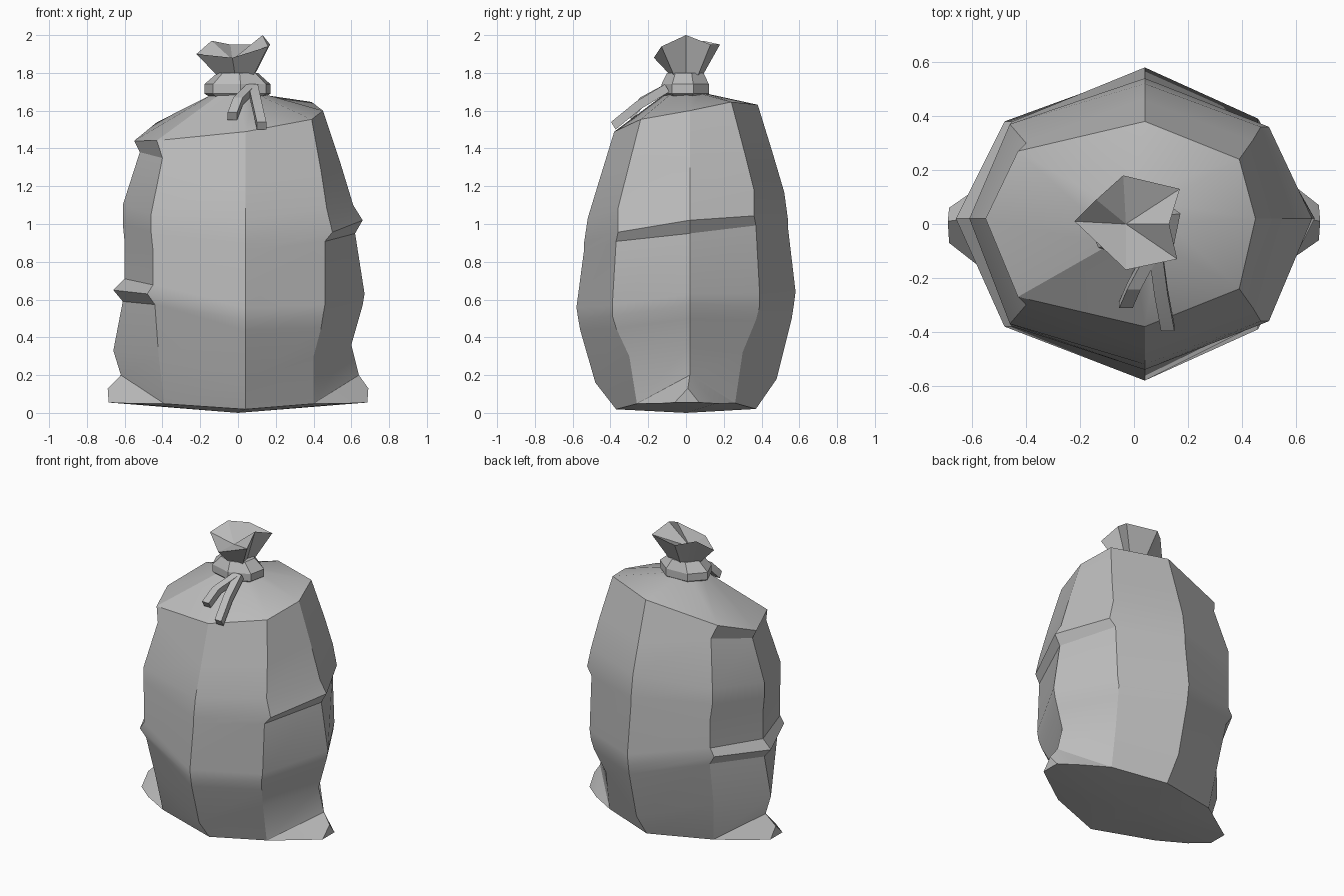
import bpy, bmesh, math
from mathutils import Vector

cube = bpy.data.objects.get("Cube")
if cube:
    bpy.data.objects.remove(cube, do_unlink=True)

grey = bpy.data.materials.new("bag_grey")
grey.use_nodes = True
GREY = (0.5, 0.5, 0.5, 1)
grey.diffuse_color = GREY
grey.node_tree.nodes["Principled BSDF"].inputs["Base Color"].default_value = GREY


def finish(name, bm, angle):
    """Turn a bmesh into a shaded, coloured object."""
    bmesh.ops.recalc_face_normals(bm, faces=bm.faces)
    mesh = bpy.data.meshes.new(name)
    bm.to_mesh(mesh)
    bm.free()
    mesh.materials.append(grey)
    obj = bpy.data.objects.new(name, mesh)
    bpy.context.collection.objects.link(obj)
    bpy.ops.object.select_all(action="DESELECT")
    obj.select_set(True)
    bpy.context.view_layer.objects.active = obj
    bpy.ops.object.shade_smooth_by_angle(angle=math.radians(angle))
    return obj


def add_ring(bm, points):
    return [bm.verts.new(p) for p in points]


def bridge(bm, lower, upper):
    n = len(lower)
    for i in range(n):
        j = (i + 1) % n
        bm.faces.new((lower[i], lower[j], upper[j], upper[i]))


def fan(bm, ring, centre):
    c = bm.verts.new(centre)
    for i, v in enumerate(ring):
        bm.faces.new((v, ring[(i + 1) % len(ring)], c))


def loft(name, rings, angle=30):
    bm = bmesh.new()
    loops = [add_ring(bm, r) for r in rings]
    for a, b in zip(loops, loops[1:]):
        bridge(bm, a, b)
    bm.faces.new(loops[0])
    bm.faces.new(loops[-1])
    return finish(name, bm, angle)


def ellipse(rx, ry, z, n, turn=0.0):
    step = math.tau / n
    return [(rx * math.cos(i * step + turn), ry * math.sin(i * step + turn), z)
            for i in range(n)]


# Seam profiles from the floor to the shoulder: (out, height) or (x, y, height)
MIDDLE = [(.37, .02), (.48, .17), (.56, .47), (.57, .53), (.58, .6),
          (.54, .92), (.54, .96), (.52, 1.1), (.46, 1.3), (.38, 1.56)]
LEFT_SIDE = [(.64, .2), (.6, .36), (.64, .5), (.66, .57), (.67, .63),
             (.62, .95), (.66, 1.02), (.61, 1.1), (.54, 1.33), (.45, 1.6)]
RIGHT_SIDE = [(.62, .2), (.66, .33), (.61, .59), (.66, .65), (.6, .71),
              (.6, .9), (.61, 1), (.61, 1.1), (.52, 1.38), (.55, 1.44)]
LEFT_CORNER = [(.4, .26, .05), (.4, .3, .31), (.44, .37, .47), (.45, .39, .54),
               (.46, .39, .6), (.46, .37, .95), (.5, .36, 1), (.47, .36, 1.13),
               (.44, .31, 1.33), (.39, .24, 1.6)]
RIGHT_CORNER = [(.39, .26, .05), (.42, .3, .31), (.44, .37, .6), (.48, .38, .66),
                (.45, .38, .71), (.45, .38, .9), (.46, .37, 1), (.46, .37, 1.1),
                (.4, .3, 1.4), (.43, .27, 1.49)]


def tilt(x, y, z):
    """The bag leans so that its back stands higher than its front."""
    return (x, y, z + .12 * y * z)


def corner(profile, sx, sy):
    return [tilt(sx * x, sy * y, z) for x, y, z in profile]


def side(profile, sx):
    return [(sx * x, .02, z) for x, z in profile]


def middle(sy):
    return [tilt(.04, sy * y, z) for y, z in MIDDLE]


# Sack body
columns = [middle(-1), corner(LEFT_CORNER, 1, -1), side(LEFT_SIDE, 1),
           corner(LEFT_CORNER, 1, 1), middle(1), corner(RIGHT_CORNER, -1, 1),
           side(RIGHT_SIDE, -1), corner(RIGHT_CORNER, -1, -1)]
bm = bmesh.new()
rings = [add_ring(bm, level) for level in zip(*columns)]
rings.append(add_ring(bm, ellipse(.13, .11, 1.69, 8, -math.pi / 2)))
for a, b in zip(rings, rings[1:]):
    bridge(bm, a, b)
bm.faces.new(rings[-1])

# Pinched ears at the two bottom ends, joined into the floor outline
base = rings[0]
outline = []
for index, vert in enumerate(base):
    if index not in (2, 6):
        outline.append(vert)
        continue
    s = 1 if index == 2 else -1
    before, after = base[index - 1], base[(index + 1) % 8]
    tip = bm.verts.new((s * .69, .01, .13))
    wing_a, foot_a, foot_b, wing_b = add_ring(bm, [
        (s * .57, -s * .14, .05), (s * .685, -s * .06, .055),
        (s * .685, s * .07, .055), (s * .57, s * .16, .05)])
    for face in ((before, wing_a, vert), (wing_a, foot_a, tip, vert),
                 (foot_a, foot_b, tip), (foot_b, wing_b, vert, tip),
                 (wing_b, after, vert)):
        bm.faces.new(face)
    outline += [wing_a, foot_a, foot_b, wing_b]
fan(bm, outline, (0, 0, 0))
finish("sack_body", bm, 25)

# Tied band around the neck
band = [(.13, .1, 1.66), (.18, .13, 1.69), (.18, .13, 1.74), (.11, .1, 1.8)]
loft("neck_band", [ellipse(rx, ry, z, 7, .3) for rx, ry, z in band], 20)

# Gathered top that flares out of the band
RIM = [(-.22, .01, 1.9), (-.03, -.17, 1.88), (.16, -.13, 1.94), (.13, 0, 2),
       (.17, .13, 1.95), (-.04, .18, 1.95), (-.14, .09, 1.97)]
bm = bmesh.new()
rim = add_ring(bm, RIM)
neck = add_ring(bm, [(x * .52, y * .5, 1.79) for x, y, z in RIM])
bridge(bm, neck, rim)
fan(bm, rim, (-.03, 0, 1.87))
finish("gathered_top", bm, 20)


# Loose ends of the tie
def tie_end(name, path, width):
    thick = Vector((0, .012, -.02))
    across = Vector((width, 0, 0))
    loft(name, [[Vector(p) + a * across + b * thick
                 for a, b in ((-1, -1), (1, -1), (1, 1), (-1, 1))] for p in path], 20)


tie_end("long_tie_end", [(.08, -.1, 1.72), (.1, -.25, 1.63), (.125, -.385, 1.52)], .025)
tie_end("short_tie_end", [(.07, -.1, 1.72), (0, -.23, 1.65), (-.03, -.3, 1.57)], .025)
